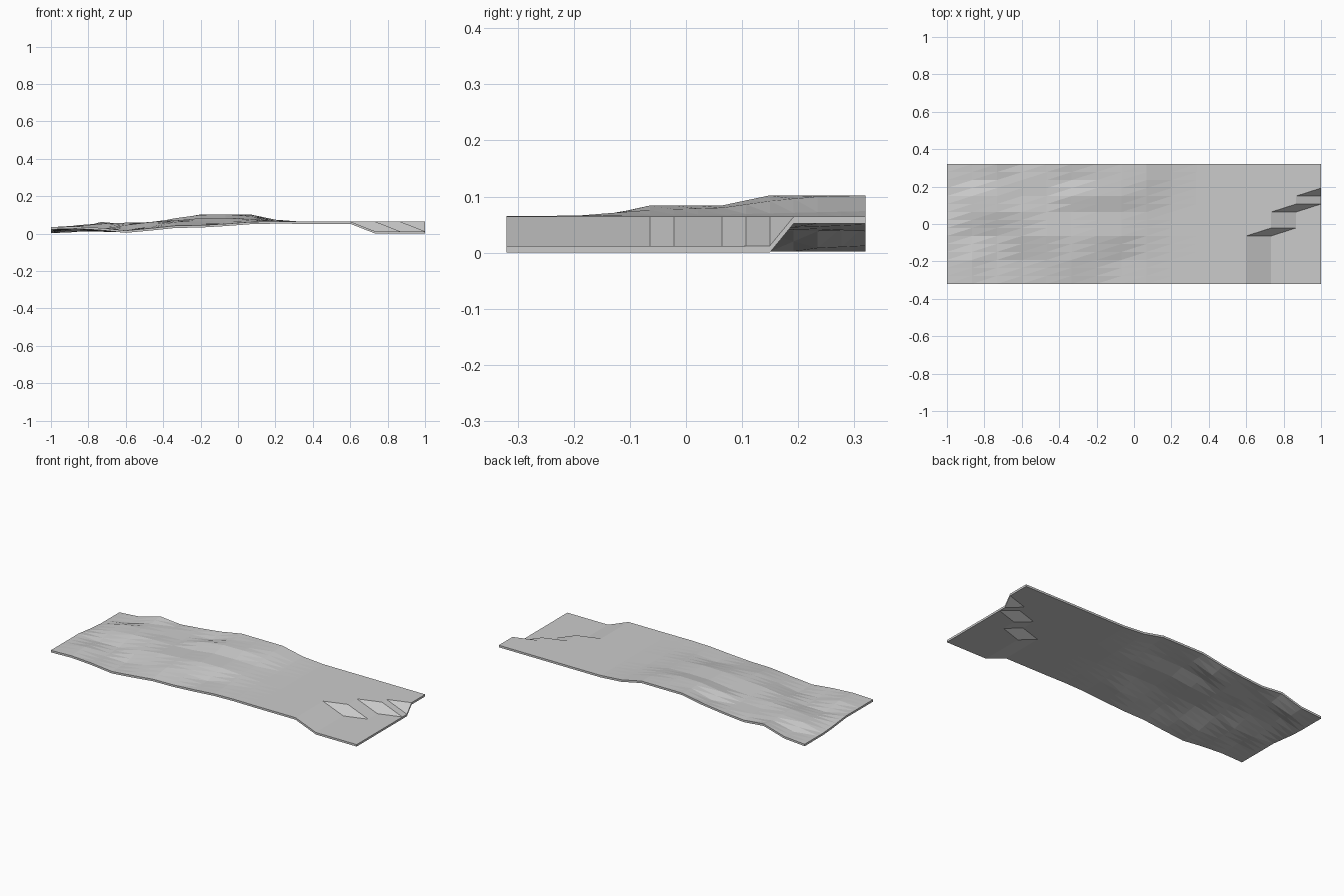
import bpy
import bmesh

cube = bpy.data.objects.get("Cube")
if cube:
    bpy.data.objects.remove(cube, do_unlink=True)

CELLS = 15
LENGTH, WIDTH, THICKNESS = 2.0, 0.64, 0.012
SHELF, BASIN = 64, 12          # heights in thousandths

# Cross-section profiles of the uneven left half, keyed by grid row (front to back)
PROFILES = {
    0: (34, 38, 30, 16, 28, 42, 44, 52, 62, 65),
    3: (34, 42, 22, 18, 40, 62, 60, 54, 66, 66),
    6: (34, 22, 24, 45, 62, 70, 82, 84, 76, 68),
    9: (20, 40, 52, 58, 58, 66, 82, 84, 80, 68),
    11: (14, 44, 54, 52, 56, 82, 100, 102, 92, 70),
    13: (14, 20, 50, 54, 58, 64, 98, 102, 100, 72),
    15: (14, 24, 62, 50, 62, 78, 102, 102, 102, 74),
}


def basin_start(row):
    """First column of the sunken corner on the given row."""
    if row <= 6:
        return 13
    if row <= 9:
        return 14
    return 15 if row <= 11 else CELLS + 1


def height(col, row):
    """Surface height at a grid point."""
    if col >= basin_start(row):
        return BASIN / 1000
    if col >= len(PROFILES[0]):
        return SHELF / 1000
    low = max(key for key in PROFILES if key <= row)
    high = min(key for key in PROFILES if key >= row)
    blend = (row - low) / (high - low) if high > low else 0
    a, b = PROFILES[low][col], PROFILES[high][col]
    return (a + (b - a) * blend) / 1000


def make_material(name, colour):
    mat = bpy.data.materials.new(name)
    mat.use_nodes = True
    mat.diffuse_color = colour
    mat.node_tree.nodes["Principled BSDF"].inputs["Base Color"].default_value = colour
    return mat


# Faceted top surface, every cell split along the same diagonal
bm = bmesh.new()
grid = {}
for col in range(CELLS + 1):
    for row in range(CELLS + 1):
        x = (col / CELLS - 0.5) * LENGTH
        y = (row / CELLS - 0.5) * WIDTH
        grid[col, row] = bm.verts.new((x, y, height(col, row)))
for col in range(CELLS):
    for row in range(CELLS):
        start, end = grid[col, row], grid[col + 1, row + 1]
        bm.faces.new((start, grid[col + 1, row], end))
        bm.faces.new((start, end, grid[col, row + 1]))

# Underside and rim
result = bmesh.ops.extrude_face_region(bm, geom=bm.faces[:], use_keep_orig=True)
lower = [item for item in result["geom"] if isinstance(item, bmesh.types.BMVert)]
bmesh.ops.translate(bm, verts=lower, vec=(0, 0, -THICKNESS))
bmesh.ops.recalc_face_normals(bm, faces=bm.faces[:])

mesh = bpy.data.meshes.new("terrain_slab")
bm.to_mesh(mesh)
bm.free()
mesh.materials.append(make_material("stone_grey", (0.6, 0.6, 0.6, 1)))
slab = bpy.data.objects.new("terrain_slab", mesh)
bpy.context.collection.objects.link(slab)
